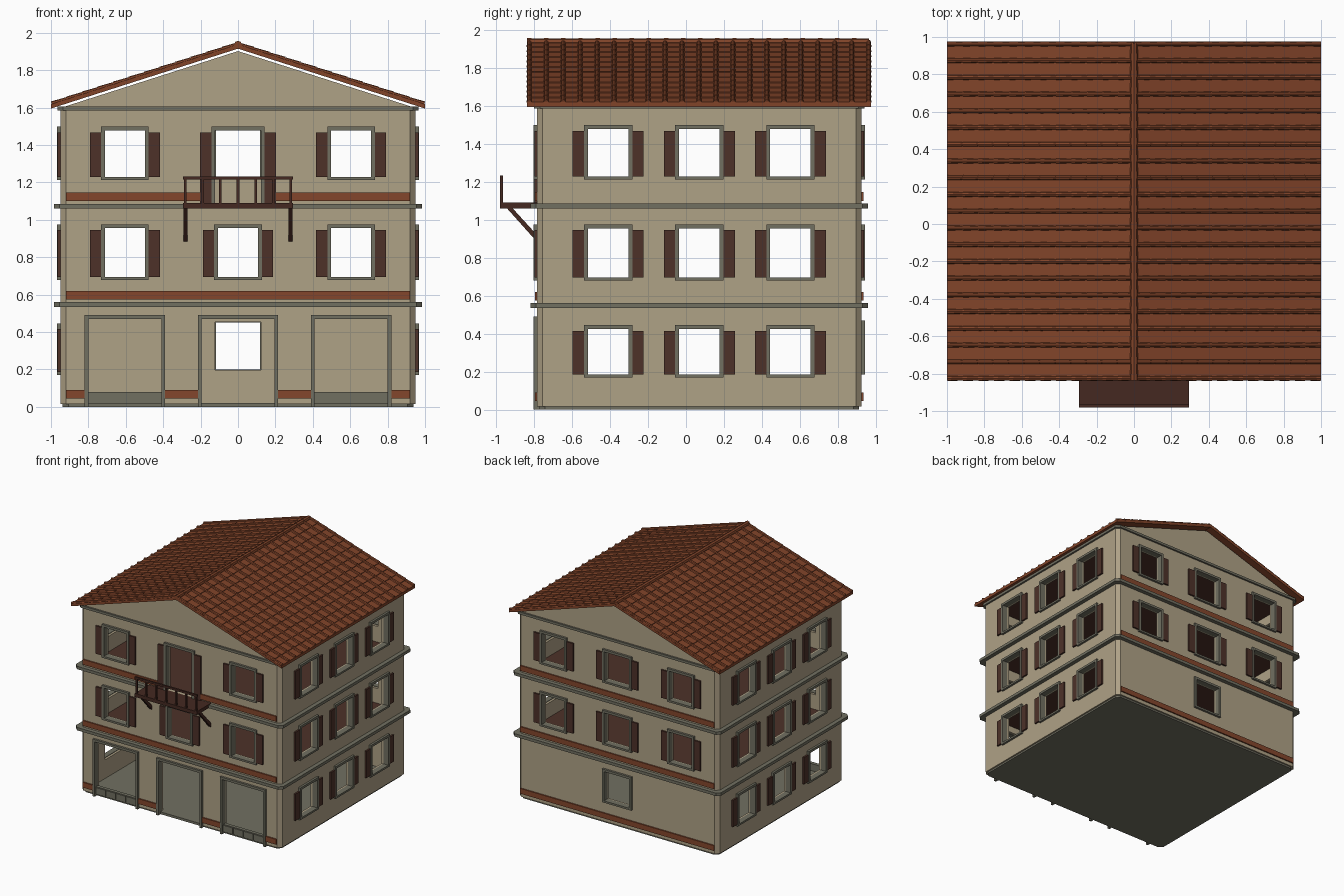
import bpy, bmesh, math
from mathutils import Vector, Matrix

cube = bpy.data.objects.get("Cube")
if cube:
    bpy.data.objects.remove(cube, do_unlink=True)

CY = 0.07            # middle of the building in y
HX, HY = 0.95, 0.855  # half size of the walls


def material(name, rgb):
    m = bpy.data.materials.new(name)
    m.use_nodes = True
    m.diffuse_color = (*rgb, 1)
    m.node_tree.nodes["Principled BSDF"].inputs["Base Color"].default_value = (*rgb, 1)
    return m


plaster = material("plaster", (0.43, 0.36, 0.24))
stone = material("grey stone", (0.165, 0.16, 0.12))
tile = material("roof tile", (0.22, 0.057, 0.022))
brick = material("brick", (0.23, 0.062, 0.025))
shutter_wood = material("shutter wood", (0.075, 0.031, 0.022))
dark_wood = material("dark wood", (0.058, 0.022, 0.015))


def finish(bm, name, mat):
    bmesh.ops.recalc_face_normals(bm, faces=bm.faces[:])
    me = bpy.data.meshes.new(name)
    bm.to_mesh(me)
    bm.free()
    me.materials.append(mat)
    ob = bpy.data.objects.new(name, me)
    bpy.context.scene.collection.objects.link(ob)
    return ob


def add_box(bm, lo, hi):
    size = [abs(b - a) for a, b in zip(lo, hi)]
    mid = [(a + b) / 2 for a, b in zip(lo, hi)]
    bmesh.ops.create_cube(bm, size=1, matrix=Matrix.Translation(mid) @ Matrix.Diagonal((*size, 1)))


def boxes(name, mat, pairs):
    bm = bmesh.new()
    for lo, hi in pairs:
        add_box(bm, lo, hi)
    return finish(bm, name, mat)


def add_extrusion(bm, points, place, lo, hi):
    a = [bm.verts.new(place(p, q, lo)) for p, q in points]
    b = [bm.verts.new(place(p, q, hi)) for p, q in points]
    bm.faces.new(a)
    bm.faces.new(b[::-1])
    for i in range(len(a)):
        j = (i + 1) % len(a)
        bm.faces.new((a[i], b[i], b[j], a[j]))


def along_x(y, z, x): return (x, y, z)
def along_y(x, z, y): return (x, y, z)
def along_z(x, y, z): return (x, y + CY, z)


def slab(name, mat, grow, z0, z1, cut=0.03):
    """Rectangle with cut corners, grown out from the walls."""
    x, y = HX + grow, HY + grow
    pts = []
    for sx, sy in ((1, 1), (-1, 1), (-1, -1), (1, -1)):
        corner = [(sx * x, sy * (y - cut)), (sx * (x - cut), sy * y)]
        pts += corner if sx * sy > 0 else corner[::-1]
    bm = bmesh.new()
    add_extrusion(bm, pts, along_z, z0, z1)
    return finish(bm, name, mat)


# Facades: u runs along the wall, d is the distance out from it
FACADES = {
    "front": lambda u, d, z: (u, CY - HY - d, z),
    "back": lambda u, d, z: (u, CY + HY + d, z),
    "left": lambda u, d, z: (HX + d, CY + u, z),
    "right": lambda u, d, z: (-HX - d, CY + u, z),
}

# Openings: centre, half width, bottom, top, has shutters, has sill
UPPER = ((0.695, 0.955), (1.228, 1.478))
openings = {"front": [], "back": [], "left": [], "right": []}
for z0, z1 in UPPER:
    for u in (-0.605, 0, 0.605):
        openings["back"].append((u, 0.118 if u == 0 else 0.107, z0, z1, True, True))
        if u or z0 < 1:
            openings["front"].append((u, 0.107, z0, z1, True, True))
openings["front"].append((0, 0.123, 1.09, 1.478, True, False))
openings["back"].append((0, 0.118, 0.2, 0.45, False, True))
for u in (-0.605, 0, 0.605):
    openings["front"].append((u, 0.195, 0.0, 0.47, False, False))
for side in ("left", "right"):
    for z0, z1 in ((0.185, 0.425),) + UPPER:
        for u in (-0.48, 0, 0.48):
            openings[side].append((u, 0.107, z0, z1, True, True))

# Walls: hollow shell with the openings cut through
walls = slab("walls", plaster, 0, 0.015, 1.6)
room = boxes("room_cutter", plaster, [((-0.9, CY - 0.805, -0.1), (0.9, CY + 0.805, 1.58))])
holes = []
for side, place in FACADES.items():
    for u, w, z0, z1, _, sill in openings[side]:
        bottom = z0 - 0.004 if sill or z0 > 0 else -0.1
        holes.append((place(u - w - 0.004, -0.08, bottom), place(u + w + 0.004, 0.05, z1 + 0.004)))
hole_cutter = boxes("opening_cutter", plaster, holes)
bpy.context.view_layer.objects.active = walls
for cutter in (room, hole_cutter):
    cutter.hide_render = True
    mod = walls.modifiers.new("cut", "BOOLEAN")
    mod.operation = "DIFFERENCE"
    mod.solver = "EXACT"
    mod.object = cutter
    bpy.ops.object.modifier_apply(modifier=mod.name)
    bpy.data.objects.remove(cutter, do_unlink=True)

# Frames and shutters
for side, place in FACADES.items():
    frames, shutters = [], []
    for u, w, z0, z1, has_shutters, sill in openings[side]:
        t = 0.02
        for s in (-1, 1):
            a, b = u + s * w, u + s * (w + t)
            frames.append((place(a, -0.03, z0), place(b, 0.018, z1)))
            if has_shutters:
                shutters.append((place(b, 0, z0), place(u + s * (w + t + 0.06), 0.014, z1 - 0.01)))
        frames.append((place(u - w - t, -0.03, z1), place(u + w + t, 0.018, z1 + t)))
        if sill:
            frames.append((place(u - w - t, -0.03, z0 - 0.016), place(u + w + t, 0.018, z0)))
    boxes(side + "_frames", stone, frames)
    boxes(side + "_shutters", shutter_wood, shutters)

# Low panels in the two outer shop openings
panels = []
front = FACADES["front"]
for u in (-0.605, 0.605):
    panels.append((front(u - 0.195, -0.03, 0.015), front(u + 0.195, 0, 0.08)))
    for i in range(4):
        a = u - 0.19 + i * 0.096
        panels.append((front(a, 0, 0.024), front(a + 0.09, 0.008, 0.076)))
boxes("shop_panels", stone, panels)

# Base, belts, cornice and inside floors
slab("base", stone, -0.013, 0, 0.02)
slab("lower_belt", stone, 0.035, 0.535, 0.56)
slab("upper_belt", stone, 0.035, 1.06, 1.085)
slab("cornice", stone, 0.015, 1.585, 1.606)
boxes("inside_floors", shutter_wood,
      [((-0.9, CY - 0.805, z), (0.9, CY + 0.805, z + 0.035)) for z in (0.53, 1.055, 1.565)])

# Brick bands on front and back
GAPS = {0.045: [(-0.92, -0.82), (-0.39, -0.215)], 0.575: [(-0.92, 0)], 1.1: [(-0.92, -0.14)]}
for side in ("front", "back"):
    bands = []
    for z, spans in GAPS.items():
        for a, b in spans if side == "front" else [(-0.92, 0)]:
            for s in (-1, 1):
                bands.append((FACADES[side](s * a, 0, z), FACADES[side](s * b, 0.011, z + 0.045)))
    boxes(side + "_brick_bands", brick, bands)

# Gable block under the roof
bm = bmesh.new()
add_extrusion(bm, [(-0.93, 1.604), (0.93, 1.604), (0, 1.902)], along_y, CY - HY, CY + HY)
finish(bm, "gables", plaster)

# Roof: lapped courses, rows of cover tiles and a ridge
COURSES, Y0, Y1 = 12, -0.838, 0.975


def roof_z(x):
    return 1.935 - 0.32 * abs(x)


half = []
for i in range(COURSES):
    a, b = 1 - i / COURSES, 1 - (i + 1) / COURSES
    half += [(a, roof_z(a) + 0.005), (b, roof_z(b))]
profile = half + [(-x, z) for x, z in half[-2::-1]]
profile += [(-1, roof_z(1) - 0.02), (0, roof_z(0) - 0.02), (1, roof_z(1) - 0.02)]
bm = bmesh.new()
add_extrusion(bm, profile, along_y, Y0, Y1)
finish(bm, "roof_slab", tile)


def add_tile(bm, start, end, r0, r1):
    start, end = Vector(start), Vector(end)
    way = end - start
    turn = way.to_track_quat("Z", "Y").to_matrix().to_4x4()
    bmesh.ops.create_cone(bm, cap_ends=True, segments=8, radius1=r0, radius2=r1, depth=way.length,
                          matrix=Matrix.Translation((start + end) / 2) @ turn)


bm = bmesh.new()
ROWS = 21
for row in range(ROWS):
    y = Y0 + 0.012 + row * (Y1 - Y0 - 0.024) / (ROWS - 1)
    for s in (-1, 1):
        for i in range(COURSES):
            a, b = 0.996 * (1 - i / COURSES), 0.996 * (1 - (i + 1) / COURSES)
            add_tile(bm, (s * a, y, roof_z(a) + 0.003), (s * b, y, roof_z(b) + 0.003), 0.014, 0.011)
finish(bm, "cover_tiles", tile)

bm = bmesh.new()
step = (Y1 - Y0 - 0.01) / 20
for i in range(20):
    y = Y0 + i * step
    add_tile(bm, (0, y, 1.935), (0, y + step, 1.935), 0.022, 0.019)
finish(bm, "ridge_tiles", tile)

# Balcony: deck, railing and struts
boxes("balcony_deck", dark_wood, [((-0.295, -0.98, 1.06), (0.295, CY - HY, 1.09))])
rails = [((-0.295, -0.98, 1.215), (0.295, -0.964, 1.232))]
for i in range(7):
    x = -0.283 + i * 0.283 / 3
    rails.append(((x - 0.007, -0.979, 1.08), (x + 0.007, -0.965, 1.22)))
boxes("balcony_railing", dark_wood, rails)
bm = bmesh.new()
for x in (-0.28, 0.28):
    add_extrusion(bm, [(-0.945, 1.062), (-0.915, 1.062), (-0.784, 0.918), (-0.784, 0.882)],
                  along_x, x - 0.011, x + 0.011)
finish(bm, "balcony_struts", dark_wood)
